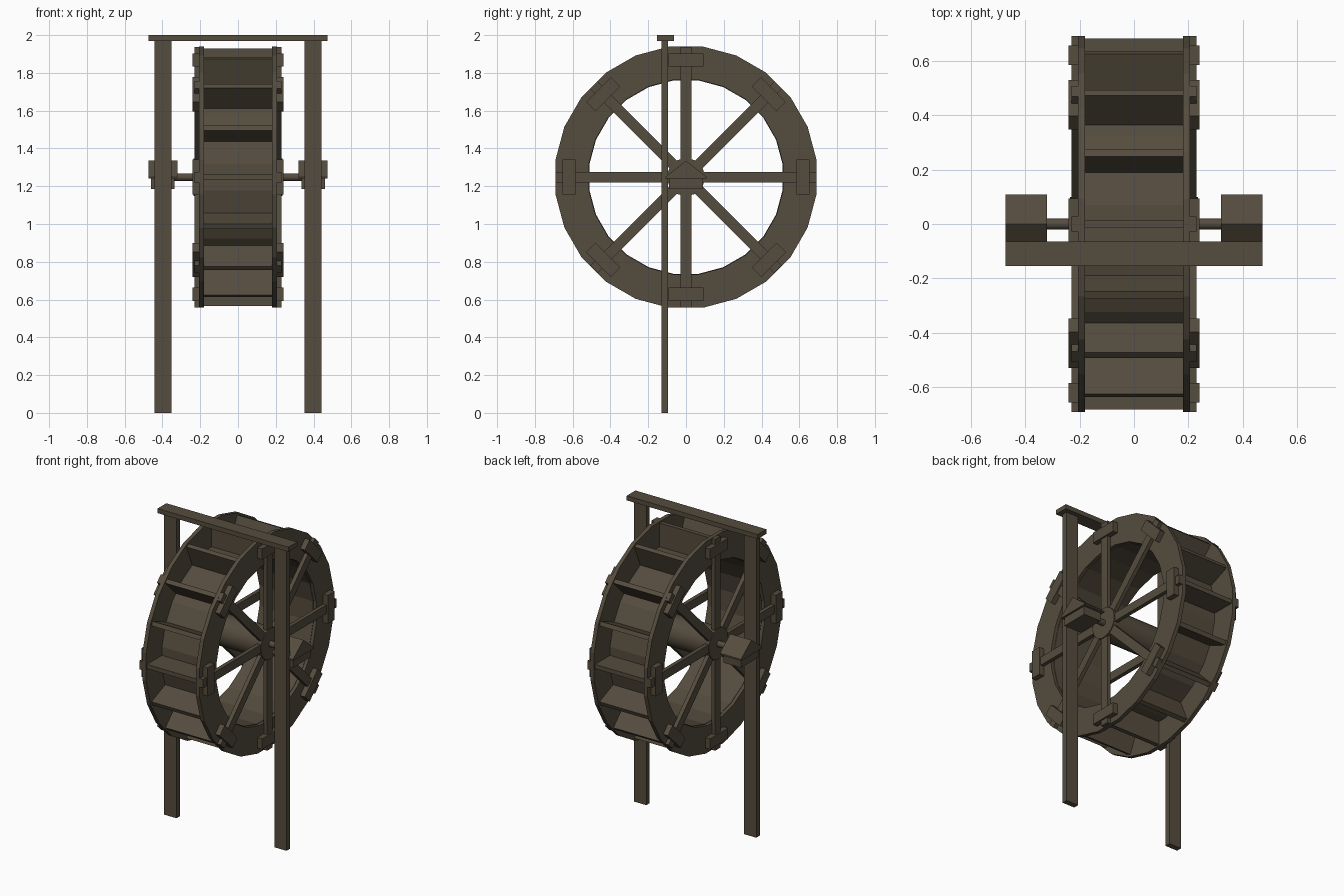
import bpy, bmesh, math
from mathutils import Matrix, Vector

if "Cube" in bpy.data.objects:
    bpy.data.objects.remove(bpy.data.objects["Cube"])

ZC = 1.248  # wheel centre height
wood = bpy.data.materials.new("dark_brown_wood")
wood.diffuse_color = (0.09, 0.072, 0.048, 1)
wood.use_nodes = True
wood.node_tree.nodes["Principled BSDF"].inputs["Base Color"].default_value = wood.diffuse_color


def finish(name, bm):
    bmesh.ops.recalc_face_normals(bm, faces=bm.faces[:])
    me = bpy.data.meshes.new(name)
    bm.to_mesh(me)
    bm.free()
    me.materials.append(wood)
    ob = bpy.data.objects.new(name, me)
    bpy.context.collection.objects.link(ob)
    return ob


def add_box(bm, lo, hi, angle=0.0):
    """Box from lo to hi; with an angle it is turned about the axle."""
    lo, hi = Vector(lo), Vector(hi)
    m = Matrix.Translation((lo + hi) / 2) @ Matrix.Diagonal((*(hi - lo), 1))
    vs = bmesh.ops.create_cube(bm, size=1, matrix=m)["verts"]
    if angle:
        bmesh.ops.rotate(bm, verts=vs, cent=(0, 0, ZC), matrix=Matrix.Rotation(angle, 3, 'X'))


def add_prism(bm, pts, x0, x1):
    """Extrude a (y, z) profile along x."""
    f = bm.faces.new([bm.verts.new((x0, y, z)) for y, z in pts])
    r = bmesh.ops.extrude_face_region(bm, geom=[f])
    bmesh.ops.translate(bm, vec=(x1 - x0, 0, 0),
                        verts=[v for v in r["geom"] if isinstance(v, bmesh.types.BMVert)])


def circle(radius, n):
    a = [(i + 0.5) * math.tau / n for i in range(n)]
    return [(radius * math.cos(t), ZC + radius * math.sin(t)) for t in a]


def add_ring(bm, ri, ro, x0, x1, n=24):
    loops = [[bm.verts.new((x, y, z)) for y, z in circle(r, n)]
             for x, r in ((x0, ri), (x0, ro), (x1, ro), (x1, ri))]
    for k in range(4):
        a, b = loops[k], loops[(k + 1) % 4]
        for i in range(n):
            j = (i + 1) % n
            bm.faces.new((a[i], a[j], b[j], b[i]))


def span(s, a, b):
    return min(s * a, s * b), max(s * a, s * b)


# wheel drum floor
bm = bmesh.new()
add_ring(bm, 0.516, 0.532, -0.185, 0.185)
finish("drum_floor", bm)

# sixteen radial paddles
bm = bmesh.new()
for i in range(16):
    a = i * math.tau / 16
    add_box(bm, (-0.182, -0.014, ZC + 0.525), (0.182, 0.014, ZC + 0.682), a)
finish("paddles", bm)

# central barrel and thin axle
bm = bmesh.new()
add_prism(bm, circle(0.098, 24), -0.205, 0.205)
ob = finish("hub_barrel", bm)
bm = bmesh.new()
add_prism(bm, circle(0.02, 12), -0.40, 0.40)
ob2 = finish("axle", bm)
for o in (ob, ob2):
    bpy.context.view_layer.objects.active = o
    o.select_set(True)
bpy.ops.object.shade_smooth_by_angle(angle=math.radians(35))

for s, side in ((-1, "left"), (1, "right")):
    # side ring
    bm = bmesh.new()
    add_ring(bm, 0.519, 0.697, *span(s, 0.18, 0.206))
    finish(side + "_rim", bm)

    # spokes with cross blocks
    bm = bmesh.new()
    x0, x1 = span(s, 0.204, 0.23)
    b0, b1 = span(s, 0.204, 0.24)
    for i in range(8):
        a = i * math.tau / 8
        add_box(bm, (x0, -0.028, ZC), (x1, 0.028, ZC + 0.69), a)
        add_box(bm, (b0, -0.093, ZC + 0.585), (b1, 0.093, ZC + 0.655), a)
    finish(side + "_spokes", bm)

    # hub plate
    bm = bmesh.new()
    add_prism(bm, circle(0.1, 20), *span(s, 0.2, 0.236))
    finish(side + "_hub_plate", bm)

    # bearing block with pitched cap
    bm = bmesh.new()
    x0, x1 = span(s, 0.335, 0.46)
    add_box(bm, (x0, -0.09, 1.185), (x1, 0.09, 1.255))
    add_prism(bm, [(-0.108, 1.24), (0.108, 1.24), (0.108, 1.25), (0, 1.335), (-0.108, 1.25)],
              *span(s, 0.32, 0.473))
    finish(side + "_bearing", bm)

    # frame post
    bm = bmesh.new()
    x0, x1 = span(s, 0.353, 0.442)
    add_box(bm, (x0, -0.13, 0), (x1, -0.094, 1.975))
    finish(side + "_post", bm)

# top beam
bm = bmesh.new()
add_box(bm, (-0.473, -0.154, 1.97), (0.473, -0.064, 2.0))
finish("top_beam", bm)
